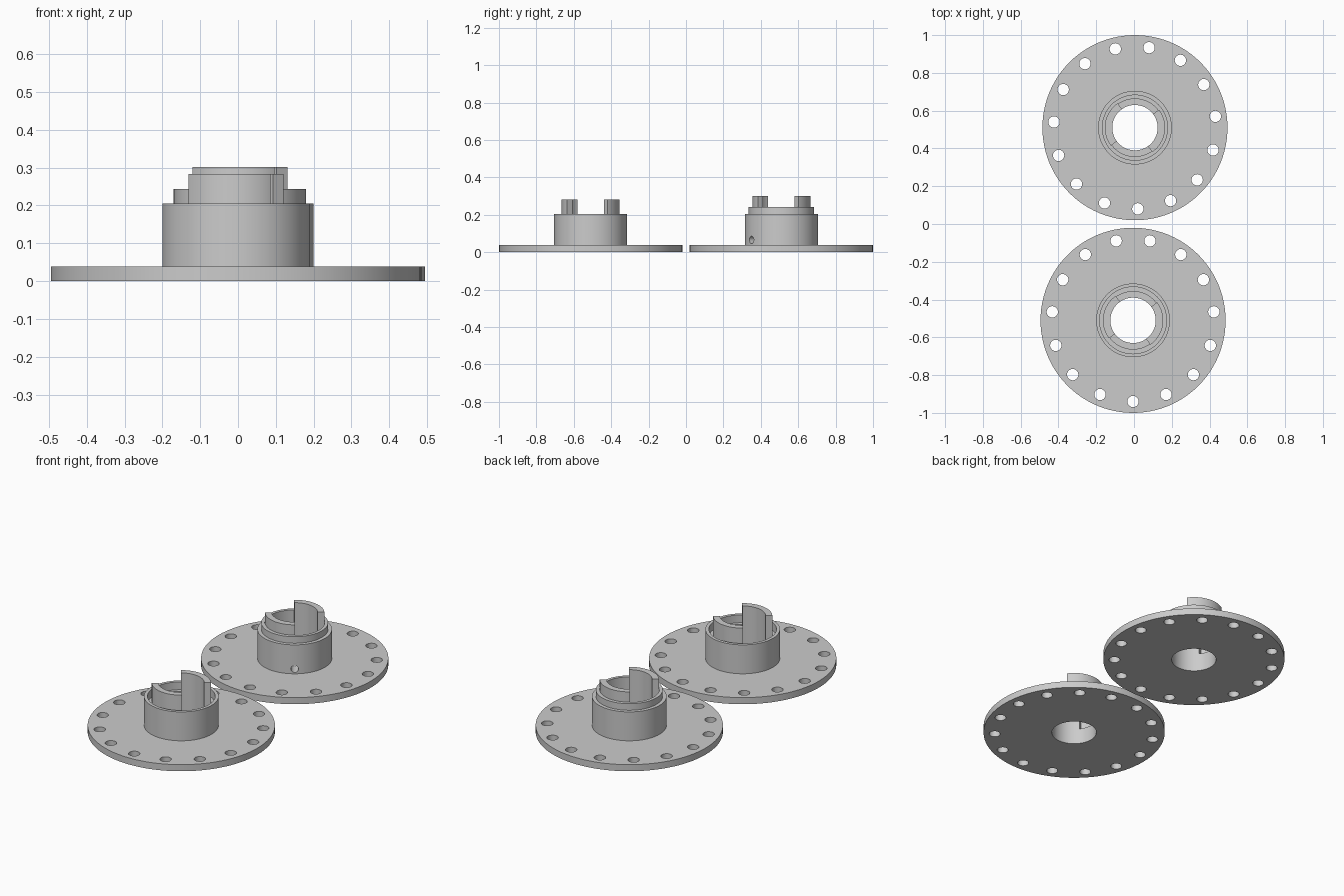
import bpy, bmesh, math
from mathutils import Matrix, Vector

if "Cube" in bpy.data.objects:
    bpy.data.objects.remove(bpy.data.objects["Cube"], do_unlink=True)

grey = bpy.data.materials.new("plain grey")
grey.use_nodes = True
grey.diffuse_color = (0.6, 0.6, 0.6, 1)
grey.node_tree.nodes["Principled BSDF"].inputs["Base Color"].default_value = (0.6, 0.6, 0.6, 1)

BORE, TOOTH, COLLAR, HUB, FLANGE = 0.12, 0.155, 0.175, 0.195, 0.49
FLANGE_TOP, HUB_TOP = 0.038, 0.205
TOOTH_START = math.radians(36)


def make_object(name, bm):
    bmesh.ops.recalc_face_normals(bm, faces=bm.faces)
    mesh = bpy.data.meshes.new(name)
    bm.to_mesh(mesh)
    bm.free()
    mesh.materials.append(grey)
    ob = bpy.data.objects.new(name, mesh)
    bpy.context.collection.objects.link(ob)
    return ob


def sweep(bm, profile, angle, steps, start=0.0):
    """Revolve a closed (radius, height) profile about z."""
    rot = Matrix.Rotation(start, 3, "Z")
    verts = [bm.verts.new(rot @ Vector((r, 0, z))) for r, z in profile]
    face = bm.faces.new(verts)
    full = angle > 6.28
    geom = list(face.edges) if full else [face]
    if full:
        bm.faces.remove(face)
    bmesh.ops.spin(bm, geom=geom, axis=(0, 0, 1), cent=(0, 0, 0), angle=angle,
                   steps=steps, use_merge=full, use_duplicate=False)
    if full:
        bmesh.ops.remove_doubles(bm, verts=bm.verts, dist=1e-5)


def cylinder(bm, radius, depth, matrix):
    bmesh.ops.create_cone(bm, cap_ends=True, segments=24, radius1=radius,
                          radius2=radius, depth=depth, matrix=matrix)


def build(name, centre, profile, slot_floor, hole_start, screw_angle=None):
    bm = bmesh.new()
    sweep(bm, profile, math.tau, 96)
    body = make_object(name, bm)

    # slots between the two coupling teeth
    bm = bmesh.new()
    slot = [(0.08, slot_floor), (TOOTH + 0.002, slot_floor), (TOOTH + 0.002, 0.4), (0.08, 0.4)]
    for k in (1, 3):
        sweep(bm, slot, math.pi / 2, 24, TOOTH_START + k * math.pi / 2)

    # ring of bolt holes
    for i in range(15):
        a = math.radians(hole_start) + i * math.tau / 15
        cylinder(bm, 0.03, 0.2, Matrix.Translation((0.43 * math.cos(a), 0.43 * math.sin(a), 0)))

    # radial screw hole in the hub wall
    if screw_angle is not None:
        turn = Matrix.Rotation(math.radians(screw_angle), 4, "Z")
        cylinder(bm, 0.02, 0.14, turn @ Matrix.Translation((0.16, 0, 0.066))
                 @ Matrix.Rotation(math.pi / 2, 4, "Y"))
    cutter = make_object(name + "_cutter", bm)
    cutter.hide_render = True

    mod = body.modifiers.new("cuts", "BOOLEAN")
    mod.operation, mod.solver, mod.object = "DIFFERENCE", "EXACT", cutter
    bpy.ops.object.select_all(action="DESELECT")
    bpy.context.view_layer.objects.active = body
    body.select_set(True)
    bpy.ops.object.modifier_apply(modifier=mod.name)
    bpy.data.objects.remove(cutter, do_unlink=True)
    bpy.ops.object.shade_smooth_by_angle(angle=math.radians(30))
    body.location = centre


base = [(BORE, 0), (FLANGE, 0), (FLANGE, FLANGE_TOP), (HUB, FLANGE_TOP), (HUB, HUB_TOP)]

# front half: recessed rim that receives the collar
build("front_flanged_hub", (-0.005, -0.51, 0),
      base + [(COLLAR + 0.002, HUB_TOP), (COLLAR + 0.002, 0.16), (TOOTH, 0.16),
              (TOOTH, 0.283), (BORE, 0.283)],
      slot_floor=0.09, hole_start=-90)

# rear half: raised collar, taller teeth and a screw hole
build("rear_flanged_hub", (0.005, 0.51, 0),
      base + [(COLLAR, HUB_TOP), (COLLAR, 0.243), (TOOTH, 0.243),
              (TOOTH, 0.302), (BORE, 0.302)],
      slot_floor=0.105, hole_start=-88, screw_angle=-55)
